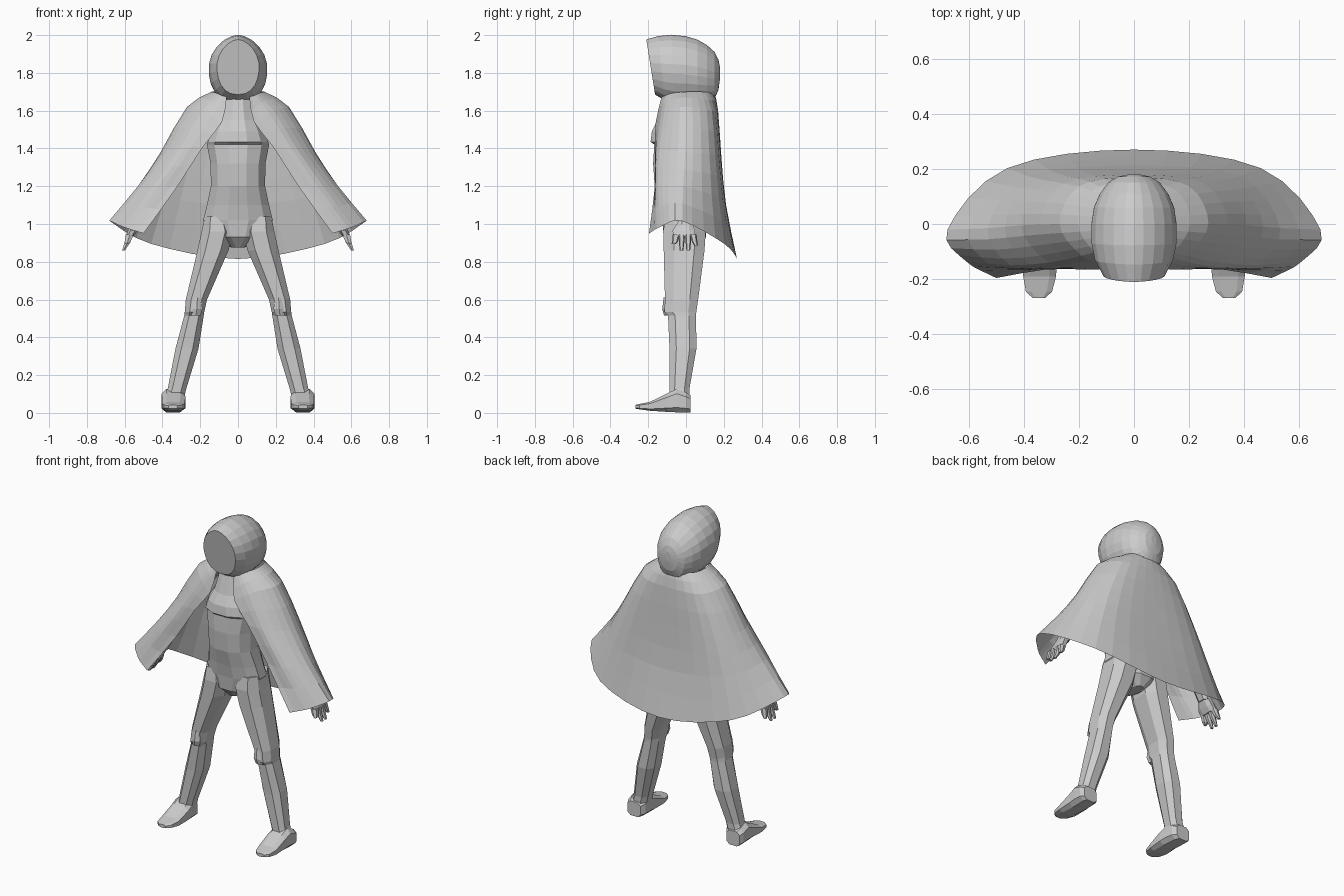
import bpy, bmesh, math
from mathutils import Vector

mat = bpy.data.materials.new("plain_grey")
mat.diffuse_color = (0.6, 0.6, 0.6, 1)


def finish(name, bm, mirror=False, closed=True):
    if closed:
        bmesh.ops.recalc_face_normals(bm, faces=bm.faces)
    me = bpy.data.meshes.new(name)
    bm.to_mesh(me)
    bm.free()
    me.materials.append(mat)
    ob = bpy.data.objects.new(name, me)
    bpy.context.collection.objects.link(ob)
    if mirror:
        ob.modifiers.new("Mirror", 'MIRROR').use_clip = True
    return ob


def loft(name, rings, axis='z', n=8, power=0.8, low_power=None, shear=None, mirror=False):
    """Closed skin through rings (position, a0, a1, b0, b1) stacked on an axis."""
    bm = bmesh.new()
    loops = []
    for i, (p, a0, a1, b0, b1) in enumerate(rings):
        loop = []
        for k in range(n):
            t = 2 * math.pi * (k + 0.5) / n
            c, s = math.cos(t), math.sin(t)
            q = low_power if (low_power and s < 0) else power
            u = (a0 + a1) / 2 + (a1 - a0) / 2 * math.copysign(abs(c) ** q, c)
            v = (b0 + b1) / 2 + (b1 - b0) / 2 * math.copysign(abs(s) ** min(power, 1), s)
            if axis == 'z':
                co = (u, v, p)
            else:
                co = (u, p + (shear[i] * (v - (b0 + b1) / 2) if shear else 0), v)
            loop.append(bm.verts.new(co))
        loops.append(loop)
    for A, B in zip(loops, loops[1:]):
        for k in range(n):
            j = (k + 1) % n
            bm.faces.new((A[k], A[j], B[j], B[k]))
    bm.faces.new(loops[0])
    bm.faces.new(loops[-1])
    return finish(name, bm, mirror)


def spline(pts, steps):
    """Catmull-Rom samples through the points."""
    P = [Vector(p) for p in pts]
    P = [2 * P[0] - P[1]] + P + [2 * P[-1] - P[-2]]
    out = []
    for i in range(1, len(P) - 2):
        a, b, c, d = P[i - 1:i + 3]
        for s in range(steps):
            t = s / steps
            out.append(0.5 * (2 * b + (c - a) * t + (2 * a - 5 * b + 4 * c - d) * t * t
                              + (3 * b - a - 3 * c + d) * t ** 3))
    out.append(P[-2])
    return out


# Hood: front to back, with a flat tilted face panel closing the opening
hood = [(-0.187, -0.112, 0.112, 1.685, 1.977), (-0.13, -0.143, 0.143, 1.655, 1.995),
        (-0.07, -0.156, 0.156, 1.64, 2.002), (0.0, -0.156, 0.156, 1.64, 1.994),
        (0.06, -0.147, 0.147, 1.64, 1.976), (0.11, -0.125, 0.125, 1.645, 1.948),
        (0.15, -0.095, 0.095, 1.66, 1.912), (0.172, -0.06, 0.06, 1.71, 1.87),
        (0.18, -0.02, 0.02, 1.77, 1.83)]
loft("hood", hood, 'y', 22, 1.2, 0.8, [-0.16, -0.1, -0.04, 0, 0, 0, 0, 0, 0])

# Cape: five drape lines from front edge round to centre back, neck to hem
lines = [
    [(0.06, -0.13, 1.67), (0.085, -0.16, 1.54), (0.185, -0.165, 1.41), (0.32, -0.165, 1.20), (0.50, -0.196, 0.95)],
    [(0.10, -0.09, 1.69), (0.19, -0.115, 1.60), (0.31, -0.14, 1.40), (0.45, -0.15, 1.20), (0.61, -0.135, 0.985)],
    [(0.14, 0.0, 1.70), (0.27, 0.0, 1.62), (0.41, -0.005, 1.38), (0.53, -0.015, 1.20), (0.677, -0.02, 1.015)],
    [(0.115, 0.10, 1.70), (0.20, 0.137, 1.60), (0.305, 0.155, 1.37), (0.385, 0.174, 1.14), (0.46, 0.203, 0.895)],
    [(0, 0.15, 1.70), (0, 0.17, 1.60), (0, 0.187, 1.36), (0, 0.212, 1.10), (0, 0.27, 0.815)],
]
cols = [spline(l, 2) for l in lines]
rows = []
for r in zip(*cols):
    # continue past the centre back so the mirrored halves join smoothly
    m = Vector((-r[3].x, r[3].y, r[3].z))
    rows.append(spline(list(r) + [m], 4)[:17])
bm = bmesh.new()
grid = [[bm.verts.new(p) for p in r] for r in rows]
for A, B in zip(grid, grid[1:]):
    for c in range(len(A) - 1):
        bm.faces.new((A[c], B[c], B[c + 1], A[c + 1]))
finish("cape", bm, True, False)

# Torso: crotch, hips, waist, overhanging chest, neck
torso = [(0.875, 0.035, -0.07, 0.07), (0.93, 0.13, -0.12, 0.11), (1.02, 0.19, -0.13, 0.11),
         (1.1, 0.17, -0.145, 0.10), (1.2, 0.148, -0.17, 0.085), (1.32, 0.15, -0.178, 0.09),
         (1.42, 0.17, -0.172, 0.10), (1.435, 0.165, -0.192, 0.10), (1.49, 0.145, -0.185, 0.10),
         (1.55, 0.115, -0.155, 0.10), (1.6, 0.10, -0.14, 0.09), (1.7, 0.075, -0.11, 0.07)]
loft("torso", [(z, -w, w, f, b) for z, w, f, b in torso], n=12, power=0.9)

# Legs with a stepped knee edge
loft("leg", [(1.04, 0.05, 0.18, -0.115, 0.10), (0.96, 0.02, 0.198, -0.128, 0.112),
             (0.86, 0.045, 0.22, -0.125, 0.105),
             (0.6, 0.16, 0.28, -0.117, 0.07), (0.535, 0.175, 0.285, -0.12, 0.06),
             (0.515, 0.178, 0.288, -0.10, 0.058), (0.34, 0.205, 0.335, -0.092, 0.06),
             (0.13, 0.27, 0.375, -0.09, 0.022), (0.07, 0.285, 0.395, -0.09, 0.022)], mirror=True)
loft("knee_pad", [(0.61, 0.19, 0.24, -0.118, -0.06), (0.55, 0.185, 0.25, -0.126, -0.06),
                  (0.515, 0.195, 0.25, -0.116, -0.06)], n=6, mirror=True)

# Feet: heel to toe
loft("foot", [(0.025, 0.30, 0.395, 0.0, 0.095), (0.0, 0.282, 0.408, 0.0, 0.11), (-0.05, 0.278, 0.408, 0.0, 0.13),
              (-0.10, 0.275, 0.405, 0.003, 0.105), (-0.19, 0.28, 0.405, 0.01, 0.06),
              (-0.245, 0.295, 0.395, 0.018, 0.048), (-0.268, 0.32, 0.37, 0.022, 0.043)],
     'y', power=0.6, mirror=True)

# Arms under the cape, palms and fingers
loft("arm", [(1.62, 0.10, 0.22, -0.06, 0.06), (1.53, 0.18, 0.305, -0.065, 0.06),
             (1.4, 0.27, 0.38, -0.06, 0.06), (1.22, 0.385, 0.475, -0.055, 0.05),
             (1.0, 0.505, 0.57, -0.045, 0.04)], mirror=True)
loft("palm", [(1.01, 0.505, 0.565, -0.045, 0.04), (0.965, 0.53, 0.585, -0.075, 0.05),
              (0.935, 0.552, 0.595, -0.07, 0.055)], n=8, mirror=True)
# finger prongs: root y, half width, tip y, tip height
prongs = [(-0.052, 0.02, -0.066, 0.893), (-0.022, 0.018, -0.024, 0.86),
          (0.012, 0.018, 0.012, 0.86), (0.038, 0.018, 0.054, 0.885)]
for i, (y, w, yt, tip) in enumerate(prongs):
    xt = 0.57 + (0.94 - tip) * 0.45
    ym = (y + yt) / 2
    loft(f"finger_{i + 1}", [(0.945, 0.55, 0.596, y - w, y + w),
                             (0.905, 0.567, 0.602, ym - w * 0.8, ym + w * 0.8),
                             (tip, xt - 0.008, xt + 0.008, yt - 0.01, yt + 0.01)],
         n=6, mirror=True)
